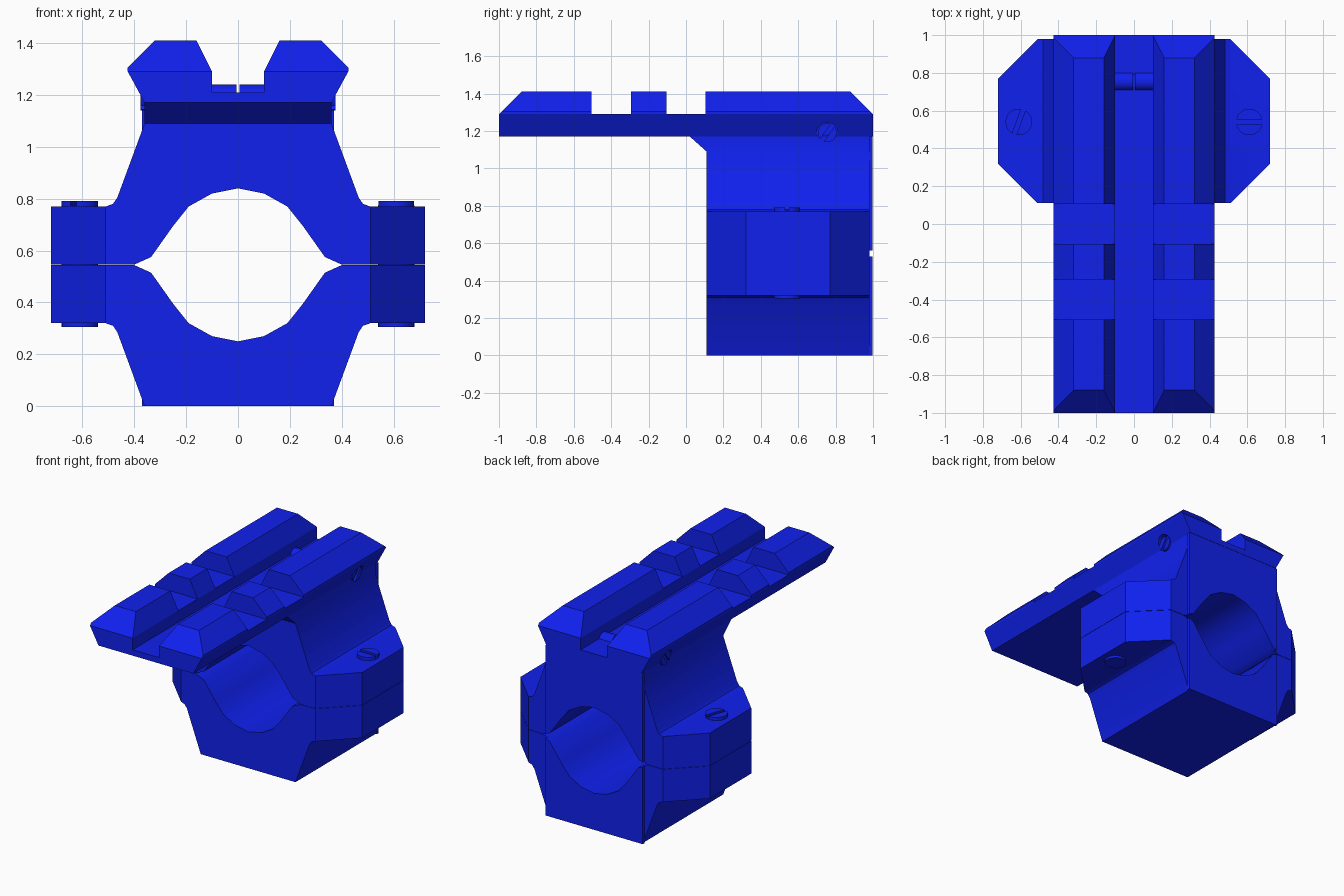
import bpy, bmesh, math
from mathutils import Matrix, Vector

if "Cube" in bpy.data.objects:
    bpy.data.objects.remove(bpy.data.objects["Cube"])

blue = bpy.data.materials.new("blue")
blue.diffuse_color = (0.005, 0.015, 0.85, 1)
blue.use_nodes = True
blue.node_tree.nodes["Principled BSDF"].inputs["Base Color"].default_value = blue.diffuse_color

XZ = Matrix(((1, 0, 0), (0, 0, 1), (0, 1, 0))).to_4x4()   # profile in x,z, depth in y
YZ = Matrix(((0, 0, 1), (1, 0, 0), (0, 1, 0))).to_4x4()   # profile in y,z, depth in x


def add_prism(bm, pts, lo, hi):
    a = [bm.verts.new((u, v, lo)) for u, v in pts]
    b = [bm.verts.new((u, v, hi)) for u, v in pts]
    bm.faces.new(a[::-1])
    bm.faces.new(b)
    n = len(pts)
    for i in range(n):
        j = (i + 1) % n
        bm.faces.new((a[i], a[j], b[j], b[i]))


def finish(bm, name, mat=Matrix(), cuts=(), smooth=None):
    bm.transform(mat)
    for co, no in cuts:      # remove everything on the normal side
        geom = bm.verts[:] + bm.edges[:] + bm.faces[:]
        cut = bmesh.ops.bisect_plane(bm, geom=geom, plane_co=co, plane_no=Vector(no).normalized(),
                                     clear_outer=True)["geom_cut"]
        bmesh.ops.edgenet_fill(bm, edges=[e for e in cut if isinstance(e, bmesh.types.BMEdge)])
    bmesh.ops.recalc_face_normals(bm, faces=bm.faces[:])
    me = bpy.data.meshes.new(name)
    bm.to_mesh(me)
    bm.free()
    me.materials.append(blue)
    ob = bpy.data.objects.new(name, me)
    bpy.context.collection.objects.link(ob)
    if smooth:
        bpy.ops.object.select_all(action='DESELECT')
        ob.select_set(True)
        bpy.context.view_layer.objects.active = ob
        bpy.ops.object.shade_smooth_by_angle(angle=math.radians(smooth))
    return ob


def prism(name, pts, lo, hi, mat=XZ, cuts=(), smooth=None):
    bm = bmesh.new()
    add_prism(bm, pts, lo, hi)
    return finish(bm, name, mat, cuts, smooth)


def mirrored(half):
    return half + [(-x, z) for x, z in reversed(half) if x > 0]


def flip(pts):               # mirror about the clamp split line
    return [(x, 1.09 - z) for x, z in pts]


def circle(r, n=24):
    return [(r * math.cos(2 * math.pi * i / n), r * math.sin(2 * math.pi * i / n)) for i in range(n)]


def screw(name, mat, r, length, turn, slot=0.012, depth=0.018):
    # shaft plus two half discs that leave a driver slot
    bm = bmesh.new()
    add_prism(bm, circle(r), 0, length - depth)
    a0 = math.asin(slot / r)
    for s in (0, math.pi):
        arc = [a0 + (math.pi - 2 * a0) * i / 12 + s + turn for i in range(13)]
        add_prism(bm, [(r * math.cos(a), r * math.sin(a)) for a in arc], length - depth, length)
    finish(bm, name, mat, smooth=35)


# clamp halves around the ring opening
hole = [(0.335, 0.515), (0.25, 0.395), (0.19, 0.32), (0.10, 0.27), (0, 0.25)]
lug = [(0.465, 0.285), (0.482, 0.31), (0.51, 0.32), (0.72, 0.32), (0.72, 0.544), (0.40, 0.544)]
lug_cuts = []
for s in (1, -1):
    lug_cuts += [((s * 0.72, 0.32, 0), (s, -1, 0)), ((s * 0.72, 0.77, 0), (s, 1, 0))]
neck = [(0.36, 1.17), (0.36, 1.09)]
prism("lower_clamp", mirrored([(0.36, 0)] + lug + hole), 0.11, 0.98, cuts=lug_cuts, smooth=35)
prism("upper_clamp", mirrored(neck + flip(lug + hole)), 0.11, 0.98, cuts=lug_cuts, smooth=35)

# raised plate on the back of each half
prism("lower_back_plate", mirrored([(0.37, 0), (0.37, 0.53)] + hole), 0.98, 0.998, smooth=35)
prism("upper_back_plate", mirrored([(0.37, 1.17)] + flip([(0.37, 0.53)] + hole)), 0.98, 0.998, smooth=35)

# gusset under the overhanging rail
prism("rail_gusset", [(0.11, 1.09), (0.02, 1.17), (0.11, 1.17)], -0.36, 0.36, YZ)

# rail base with centre channel
rail = prism("rail_base", mirrored([(0.36, 1.17), (0.425, 1.29), (0.10, 1.29), (0.10, 1.21)]), -1, 1)

# rail teeth, sloped at both ends of the rail
tooth = [(0.10, 1.29), (0.16, 1.41), (0.32, 1.41), (0.425, 1.305), (0.425, 1.29)]
end_cuts = [((0, -1, 1.29), (0, -1, 1)), ((0, 1, 1.29), (0, 1, 1))]
for side, s in (("right", 1), ("left", -1)):
    for part, lo, hi in (("front", -1, -0.505), ("middle", -0.295, -0.105), ("rear", 0.105, 1)):
        prism(f"rail_tooth_{part}_{side}", [(s * x, z) for x, z in tooth], lo, hi, cuts=end_cuts)

    # cross screw through the rail, with its recess
    place = Matrix.Translation((s * 0.006, 0.755, 1.19)) @ Matrix.Rotation(s * math.pi / 2, 4, 'Y')
    screw(f"cross_screw_{side}", place, 0.05, 0.369, s * math.radians(-35))
    cutter = prism(f"recess_cutter_{side}", circle(0.056), 0.36, 0.5, place)
    cutter.hide_render = True
    cutter.hide_viewport = True
    cutter.display_type = 'WIRE'
    mod = rail.modifiers.new("recess", 'BOOLEAN')
    mod.operation = 'DIFFERENCE'
    mod.solver = 'EXACT'
    mod.object = cutter

    # clamp bolt through the lugs
    screw(f"clamp_bolt_{side}", Matrix.Translation((s * 0.61, 0.54, 0.305)), 0.07, 0.487,
          0 if s > 0 else math.radians(70))
